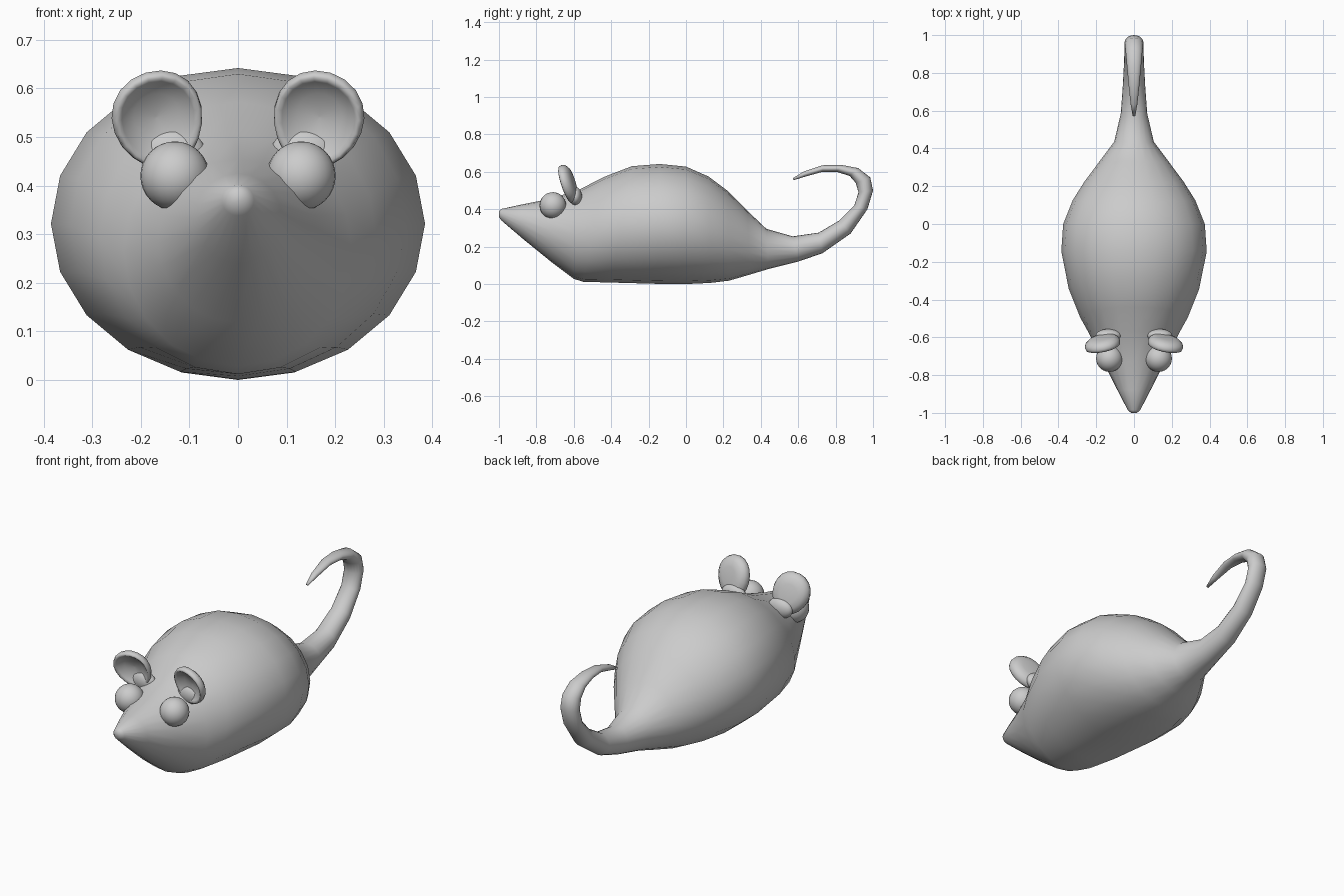
import bpy, bmesh, math
from mathutils import Vector

if "Cube" in bpy.data.objects:
    bpy.data.objects.remove(bpy.data.objects["Cube"])


def loft(name, rings):
    """Skin a list of equal-length point rings, cap the ends, shade smooth."""
    bm = bmesh.new()
    loops = [[bm.verts.new(p) for p in r] for r in rings]
    n = len(loops[0])
    for a, b in zip(loops, loops[1:]):
        for i in range(n):
            j = (i + 1) % n
            bm.faces.new((a[i], a[j], b[j], b[i]))
    bm.faces.new(loops[0])
    bm.faces.new(loops[-1])
    bmesh.ops.recalc_face_normals(bm, faces=bm.faces)
    for f in bm.faces:
        f.smooth = True
    me = bpy.data.meshes.new(name)
    bm.to_mesh(me)
    bm.free()
    ob = bpy.data.objects.new(name, me)
    bpy.context.collection.objects.link(ob)
    return ob


# Body and curled tail: (bottom y, bottom z, top y, top z, half width)
sections = [
    (-1, .358, -1, .39, .016), (-.985, .338, -.985, .402, .033),
    (-.87, .24, -.88, .425, .09), (-.72, .118, -.73, .455, .165),
    (-.6, .028, -.57, .505, .235), (-.55, .012, -.44, .572, .285),
    (-.4, .008, -.29, .63, .345), (-.15, .001, -.14, .642, .385),
    (0, 0, 0, .628, .375), (.13, .006, .12, .575, .325),
    (.23, .018, .22, .5, .262), (.34, .05, .33, .39, .18),
    (.44, .08, .43, .295, .105), (.6, .12, .57, .255, .07),
    (.73, .165, .71, .275, .06), (.88, .27, .82, .34, .053),
    (.97, .4, .9, .42, .05), (1, .5, .922, .49, .05),
    (.985, .57, .908, .54, .048), (.92, .62, .875, .578, .043),
    (.83, .637, .805, .6, .036), (.73, .635, .73, .6, .028),
    (.63, .602, .64, .575, .018), (.57, .565, .575, .555, .007)]
N = 20
rings = []
for yb, zb, yt, zt, w in sections:
    ring = []
    for i in range(N):
        a = 2 * math.pi * i / N
        t = (1 + math.cos(a)) / 2
        ring.append((w * math.sin(a), yb + (yt - yb) * t, zb + (zt - zb) * t))
    rings.append(ring)
loft("body_and_tail", rings)

# Ear dish profile: (radius factor, depth toward the back)
ear_profile = [(.02, .03), (.45, .03), (.75, .024), (.94, .01), (1, -.007),
               (.97, -.021), (.89, -.025), (.8, -.017), (.5, .004), (.02, .01)]


def ball(name, loc, scale):
    bpy.ops.mesh.primitive_uv_sphere_add(segments=24, ring_count=16, location=loc)
    ob = bpy.context.object
    ob.name = name
    ob.scale = scale
    bpy.ops.object.shade_smooth()
    return ob


for s, side in ((-1, "left"), (1, "right")):
    # Eye
    ball("eye_" + side, (s * .13, -.712, .42), (.071, .071, .071))
    # Ear
    up = Vector((.24, -.33, .9)).normalized()
    across = Vector((.97, -.2, 0))
    across = (across - up * across.dot(up)).normalized()
    back = up.cross(across).normalized()
    if back.y < 0:
        back = -back
    centre = Vector((.166, -.627, .538))
    rings = []
    for r, d in ear_profile:
        ring = []
        for i in range(20):
            a = 2 * math.pi * i / 20
            taper = 1 + .1 * math.sin(a)
            p = (centre + across * (.094 * r * taper * math.cos(a))
                 + up * (.106 * r * math.sin(a)) + back * d)
            ring.append((s * p.x, p.y, p.z))
        rings.append(ring)
    loft("ear_" + side, rings)
    # Ear root blending into the head
    ball("ear_root_" + side, (s * .135, -.59, .468), (.068, .034, .05))
